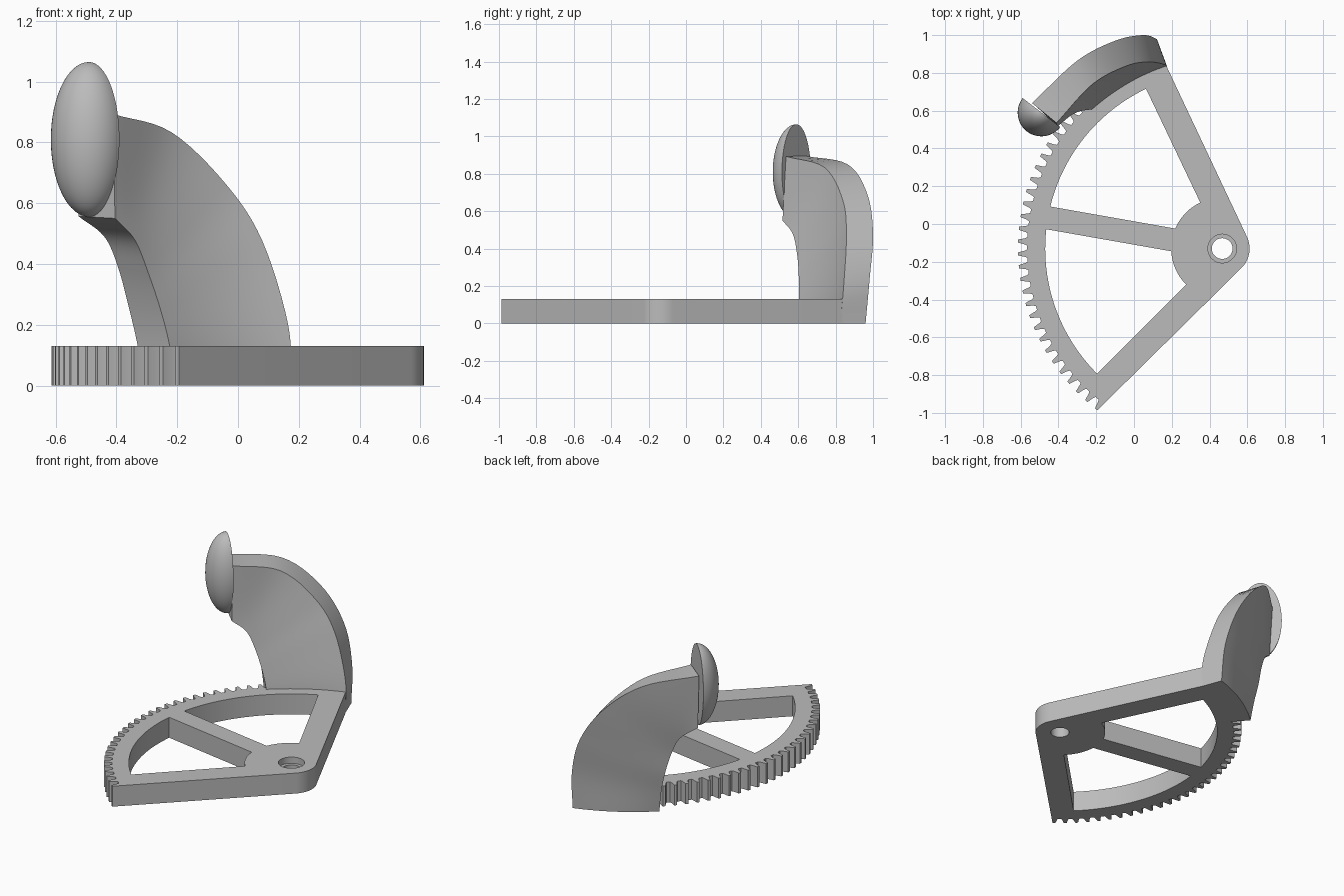
import bpy, bmesh, math
from math import sin, cos, asin, radians, degrees, pi
from mathutils import Vector

cube = bpy.data.objects.get("Cube")
if cube:
    bpy.data.objects.remove(cube)

grey = bpy.data.materials.new("plain_grey")
grey.use_nodes = True
colour = (0.5, 0.5, 0.5, 1)
grey.diffuse_color = colour
grey.node_tree.nodes["Principled BSDF"].inputs["Base Color"].default_value = colour

PIVOT = Vector((0.467, -0.13, 0))
THICK = 0.13


def polar(r, deg):
    a = radians(deg)
    return PIVOT + Vector((r * cos(a), r * sin(a), 0))


def arc(r, start, end, steps):
    return [polar(r, start + (end - start) * i / steps) for i in range(steps + 1)]


def activate(obj):
    bpy.ops.object.select_all(action="DESELECT")
    obj.select_set(True)
    bpy.context.view_layer.objects.active = obj


def flat_plate(name, loops, height):
    """Extrude a filled outline; further loops become holes."""
    curve = bpy.data.curves.new(name, "CURVE")
    curve.dimensions = "2D"
    curve.fill_mode = "BOTH"
    curve.extrude = height / 2
    for loop in loops:
        spline = curve.splines.new("POLY")
        spline.points.add(len(loop) - 1)
        spline.use_cyclic_u = True
        for point, co in zip(spline.points, loop):
            point.co = (co.x, co.y, 0, 1)
    obj = bpy.data.objects.new(name, curve)
    obj.location.z = height / 2
    bpy.context.collection.objects.link(obj)
    activate(obj)
    bpy.ops.object.convert(target="MESH")
    obj = bpy.context.object
    obj.data.materials.clear()
    obj.data.materials.append(grey)
    bpy.ops.object.shade_smooth_by_angle(angle=radians(20))
    return obj


def mesh_object(name, bm):
    bmesh.ops.recalc_face_normals(bm, faces=bm.faces)
    mesh = bpy.data.meshes.new(name)
    bm.to_mesh(mesh)
    bm.free()
    mesh.materials.append(grey)
    obj = bpy.data.objects.new(name, mesh)
    bpy.context.collection.objects.link(obj)
    activate(obj)
    bpy.ops.object.shade_smooth_by_angle(angle=radians(35))
    return obj


# Toothed sector: hub arc, plain rim under the horn, then teeth
ROOT, TIP, PITCH = 1.033, 1.081, 3.6
outline = arc(0.145, -45, 25.5, 12) + arc(1.012, 107, 131, 8)
tooth = [(-0.34, ROOT), (-0.25, ROOT + 0.012), (-0.12, TIP),
         (0.12, TIP), (0.25, ROOT + 0.012), (0.34, ROOT)]
last = 231.9
for k in range(27, -1, -1):
    centre = last - k * PITCH
    outline += [polar(r, centre + f * PITCH) for f, r in tooth[:4 if k == 0 else 6]]

# Windows either side of the middle spoke
RIM, HUB, SPOKE, HALF = 0.937, 0.27, 170, 0.061


def window(arm_angle, side):
    rim_end = SPOKE + side * degrees(asin(HALF / RIM))
    hub_end = SPOKE + side * degrees(asin(HALF / HUB))
    return arc(RIM, arm_angle, rim_end, 24) + arc(HUB, hub_end, arm_angle, 12)


bore = arc(0.076, 0, 350, 35)
flat_plate("gear_sector", [outline, window(115.5, -1), window(225, 1), bore], THICK)
flat_plate("bore_step", [bore, arc(0.055, 0, 350, 35)], 0.09)

# Curved horn lofted between four corner rails
rails = {
    "outer_front": [(.175, .825, 0), (.165, .843, .2), (.08, .858, .476),
                    (-.04, .837, .663), (-.22, .74, .834), (-.41, .535, .893)],
    "outer_back": [(.125, .96, 0), (.115, .982, .24), (.045, 1, .476),
                   (-.1, .97, .69), (-.3, .865, .85), (-.54, .64, .895)],
    "inner_back": [(-.31, .71, 0), (-.33, .72, .13), (-.36, .725, .26),
                   (-.395, .71, .39), (-.44, .69, .49), (-.525, .63, .557)],
    "inner_front": [(-.21, .6, 0), (-.225, .605, .13), (-.255, .603, .25),
                    (-.295, .594, .37), (-.34, .57, .48), (-.405, .516, .55)],
}


def smooth_rail(points, per_span=6):
    p = [Vector(v) for v in points]
    p = [2 * p[0] - p[1]] + p + [2 * p[-1] - p[-2]]
    out = []
    for i in range(1, len(p) - 2):
        a, b, c, d = p[i - 1:i + 3]
        for s in range(per_span):
            t = s / per_span
            out.append(b + (c - a) * t / 2 + (2 * a - 5 * b + 4 * c - d) * t * t / 2
                       + (3 * b - a - 3 * c + d) * t ** 3 / 2)
    return out + [p[-2]]


def bowed(a, b, bow, steps=10):
    out = []
    for i in range(steps + 1):
        t = i / steps
        co = a.lerp(b, t)
        away = Vector((co.x - PIVOT.x, co.y - PIVOT.y, 0)).normalized()
        out.append(co + away * bow * 4 * t * (1 - t))
    return out


bm = bmesh.new()
rows = list(zip(*[smooth_rail(r) for r in rails.values()]))
rings = []
for i, (of, ob, ib, inf) in enumerate(rows):
    bow = 0.028 * (1 - i / (len(rows) - 1))
    section = bowed(ob, ib, bow) + bowed(inf, of, bow)
    rings.append([bm.verts.new(co) for co in section])
for low, high in zip(rings, rings[1:]):
    for j in range(len(low)):
        n = (j + 1) % len(low)
        bm.faces.new((low[j], low[n], high[n], high[j]))
bm.faces.new(rings[0])
bm.faces.new(rings[-1])
mesh_object("horn", bm)

# Tall half-dome cap, flat side against the horn tip
bm = bmesh.new()
bmesh.ops.create_uvsphere(bm, u_segments=48, v_segments=32, radius=0.126)
cut = bmesh.ops.bisect_plane(bm, geom=bm.verts[:] + bm.edges[:] + bm.faces[:],
                             plane_co=(0, 0, 0), plane_no=(0.61, 0.79, 0),
                             clear_outer=True)
rim = [e for e in cut["geom_cut"] if isinstance(e, bmesh.types.BMEdge)]
bmesh.ops.contextual_create(bm, geom=rim)
bmesh.ops.scale(bm, vec=(1, 1, 2.02), verts=bm.verts)
bmesh.ops.translate(bm, vec=(-0.49, 0.59, 0.81), verts=bm.verts)
mesh_object("dome_cap", bm)
